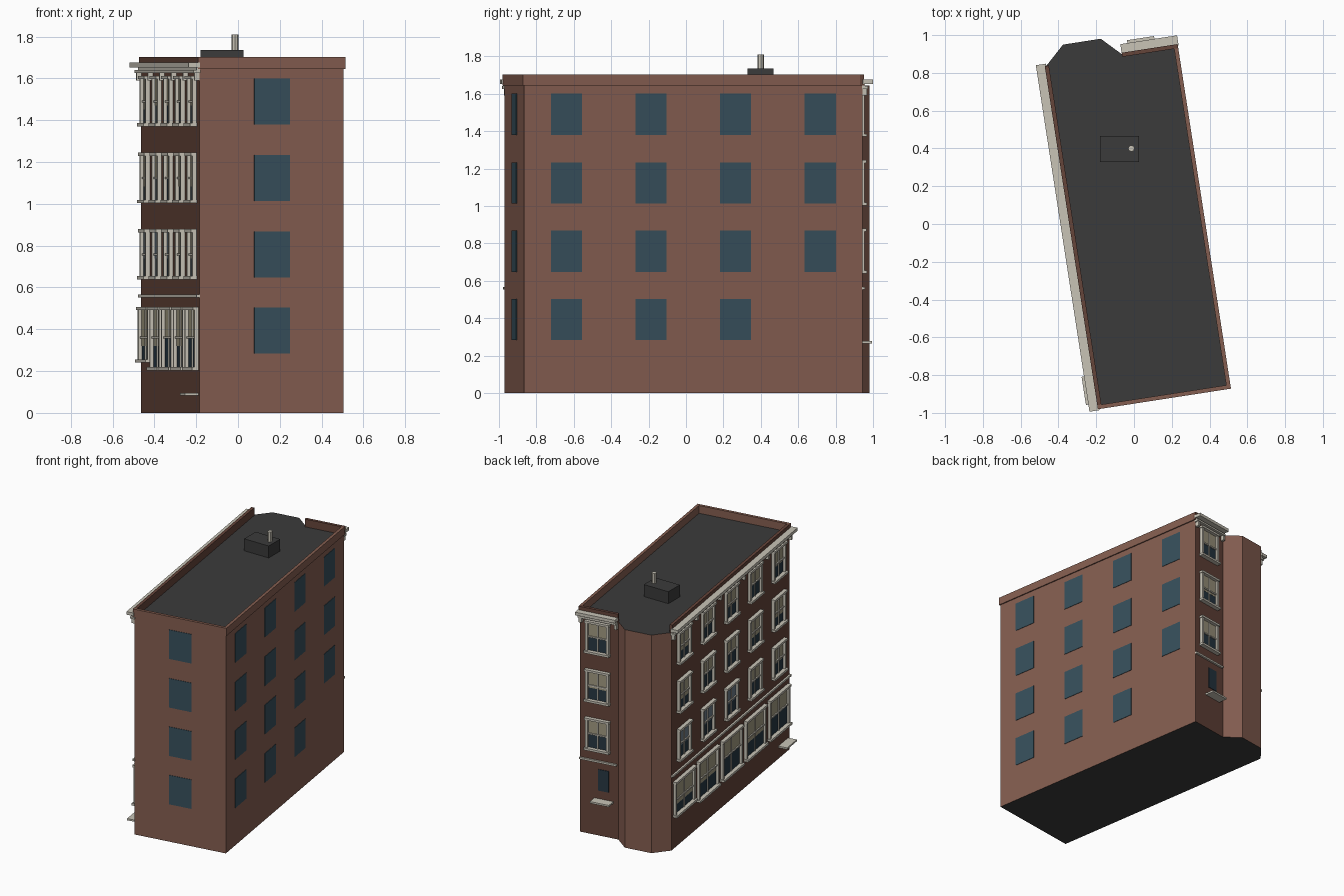
import bpy, bmesh, math, random
from mathutils import Matrix

if "Cube" in bpy.data.objects:
    bpy.data.objects.remove(bpy.data.objects["Cube"])
random.seed(4)

TURN = math.radians(8.8)                     # the whole building is turned in plan
X0, X1, Y0, Y1 = -0.331, 0.366, -0.932, 0.898
ROOF, TOP = 1.645, 1.703

# ---- colours
PALETTE = [("common_brick", (.23, .11, .08)), ("facade_brick", (.13, .058, .042)),
           ("roof_tar", (.043, .043, .043)), ("stone_trim", (.58, .55, .47)),
           ("plain_glass", (.037, .078, .105)), ("dark_glass", (.02, .038, .055)),
           ("blind", (.36, .32, .22)), ("pale_glass", (.15, .20, .25))]
MATS = []
for n, c in PALETTE:
    m = bpy.data.materials.new(n)
    m.diffuse_color = (*c, 1)
    m.use_nodes = True
    m.node_tree.nodes["Principled BSDF"].inputs["Base Color"].default_value = m.diffuse_color
    MATS.append(m)
BRICK, FACADE, TAR, TRIM, GLASS, DARK, BLIND, PALE = range(8)

# ---- wall frames: s along the wall, d outward, z up
WALLS = {"left": lambda s, d, z: (X0 - d, s, z), "right": lambda s, d, z: (X1 + d, s, z),
         "back": lambda s, d, z: (s, Y1 + d, z), "front": lambda s, d, z: (s, Y0 - d, z)}


def box(bm, wall, s, z, d, mat):
    """Box on a wall, given by (low, high) pairs."""
    a, b = (WALLS[wall](s[i], d[i], z[i]) for i in (0, 1))
    mid = [(p + q) / 2 for p, q in zip(a, b)]
    size = [abs(p - q) for p, q in zip(a, b)]
    r = bmesh.ops.create_cube(bm, size=1, matrix=Matrix.Translation(mid) @ Matrix.Diagonal((*size, 1)))
    for f in {f for v in r["verts"] for f in v.link_faces}:
        f.material_index = mat


def finish(bm, name, turn=TURN):
    me = bpy.data.meshes.new(name)
    bm.to_mesh(me)
    bm.free()
    for m in MATS:
        me.materials.append(m)
    ob = bpy.data.objects.new(name, me)
    ob.rotation_euler.z = turn
    bpy.context.collection.objects.link(ob)
    return ob


# ---- body with canted corner bay
plan = [(X0, Y0), (X1, Y0), (X1, Y1), (.074, Y1), (-.024, .996), (-.226, .996), (X0, Y1)]
bm = bmesh.new()
base = bm.faces.new([bm.verts.new((x, y, 0)) for x, y in plan])
up = bmesh.ops.extrude_face_region(bm, geom=[base], use_keep_orig=True)
bmesh.ops.translate(bm, vec=(0, 0, ROOF), verts=[g for g in up["geom"] if isinstance(g, bmesh.types.BMVert)])
bmesh.ops.recalc_face_normals(bm, faces=bm.faces)
for f in bm.faces:
    n, c = f.normal, f.calc_center_median()
    street = n.x < -.9 or (n.y > .9 and c.x > .07)
    f.material_index = TAR if abs(n.z) > .9 else FACADE if street else BRICK
finish(bm, "building_body")

# ---- parapets
bm = bmesh.new()
o, t = .008, -.014
box(bm, "front", (X0 - o, X1 + o), (ROOF, TOP), (t, o), BRICK)
box(bm, "right", (Y0 + .014, Y1 - .014), (ROOF, TOP), (t, o), BRICK)
box(bm, "left", (Y0 + .014, Y1), (ROOF, TOP), (t, o), FACADE)
box(bm, "back", (.074, X1 + o), (ROOF, TOP), (t, o), FACADE)
finish(bm, "parapet")

# ---- plain windows on the front and right walls
ROWS = [(.283, .503), (.648, .868), (1.013, 1.233), (1.38, 1.6)]
bm = bmesh.new()
for i, z in enumerate(ROWS):
    box(bm, "front", (-.066, .106), z, (-.003, .003), GLASS)
    for k in range(4):
        s = Y0 + (k + .5) * (Y1 - Y0) / 4
        if i or k < 3:
            box(bm, "right", (s - .084, s + .084), z, (-.003, .003), GLASS)
finish(bm, "plain_windows")


def framed_window(bm, wall, s, w, z0, z1, split, bars):
    """Sash window: panes, jambs, rail, vertical bars, head and sill."""
    a, b = s - w / 2, s + w / 2
    box(bm, wall, (a, b), (z0, split), (-.003, .003), DARK)
    upper = random.choice((BLIND, BLIND, PALE))
    box(bm, wall, (a, b), (split, z1), (-.003, .004), upper)
    blind_end = split - random.choice((0, .02, .04))
    if blind_end < split:
        box(bm, wall, (a, b), (blind_end, split), (-.002, .004), upper)
    for e in (a, b):
        box(bm, wall, (e - .009, e + .009), (z0, z1), (-.003, .02), TRIM)
    box(bm, wall, (a, b), (split - .005, split + .005), (-.003, .012), TRIM)
    for k in range(1, bars + 1):
        c = a + w * k / (bars + 1)
        box(bm, wall, (c - .004, c + .004), (z0, z1), (-.003, .01), TRIM)
    box(bm, wall, (a - .014, b + .014), (z1 - .004, z1 + .012), (-.003, .028), TRIM)
    box(bm, wall, (a - .016, b + .016), (z0 - .01, z0 + .006), (-.003, .032), TRIM)


# ---- street windows: five bays on the left wall, one on the back wall
upper, ground = bmesh.new(), bmesh.new()
for k in range(5):
    s = Y0 + (k + .5) * (Y1 - Y0) / 5
    for z0, z1 in ROWS[1:]:
        framed_window(upper, "left", s, .17, z0, z1, (z0 + z1) / 2, 1)
    framed_window(ground, "left", s, .29, .25 if k == 4 else .213, .495, .36, 1)
for z0, z1 in ROWS[1:]:
    framed_window(upper, "back", .228, .16, z0, z1, (z0 + z1) / 2, 1)
box(ground, "back", (.145, .225), (.34, .5), (-.003, .004), DARK)
finish(upper, "upper_sash_windows")
finish(ground, "ground_floor_windows")

# ---- cornices, dentils, belt courses and slabs
bm = bmesh.new()
for wall, lo, hi in (("left", Y0 - .014, Y1 + .012), ("back", .074, X1 + .012)):
    box(bm, wall, (lo, hi), (1.653, 1.676), (0, .054), TRIM)
    box(bm, wall, (lo + .006, hi - .006), (1.626, 1.64), (-.003, .03), TRIM)
    box(bm, wall, (lo + .01, hi - .01), (1.64, 1.653), (-.003, .014), TRIM)
    box(bm, wall, (lo + .01, hi - .01), (.553, .567), (-.003, .014), TRIM)
finish(bm, "cornices_and_belts")
bm = bmesh.new()
for wall, lo, hi, n in (("left", Y0, Y1, 5), ("back", .074, X1, 1)):
    step = (hi - lo) / n
    for k in range(n + 1):                   # brackets between window bays
        s = min(max(lo + k * step, lo + .012), hi - .012)
        box(bm, wall, (s - .01, s + .01), (1.59, 1.628), (-.003, .024), TRIM)
finish(bm, "cornice_brackets")
bm = bmesh.new()
box(bm, "left", (-.908, -.757), (.083, .096), (-.003, .067), TRIM)
box(bm, "back", (.112, .257), (.265, .278), (-.003, .069), TRIM)
finish(bm, "entry_slabs")

# ---- roof hatch and vent pipe (square to the grid)
bm = bmesh.new()
bmesh.ops.create_cube(bm, size=1, matrix=Matrix.Translation((-.077, .398, 1.688)) @ Matrix.Diagonal((.205, .137, .094, 1)))
for f in bm.faces:
    f.material_index = TAR
finish(bm, "roof_hatch", 0)
bm = bmesh.new()
bmesh.ops.create_cone(bm, cap_ends=True, segments=8, radius1=.017, radius2=.017, depth=.08,
                      matrix=Matrix.Translation((-.014, .4, 1.77)))
for f in bm.faces:
    f.material_index = TRIM
finish(bm, "vent_pipe", 0)
